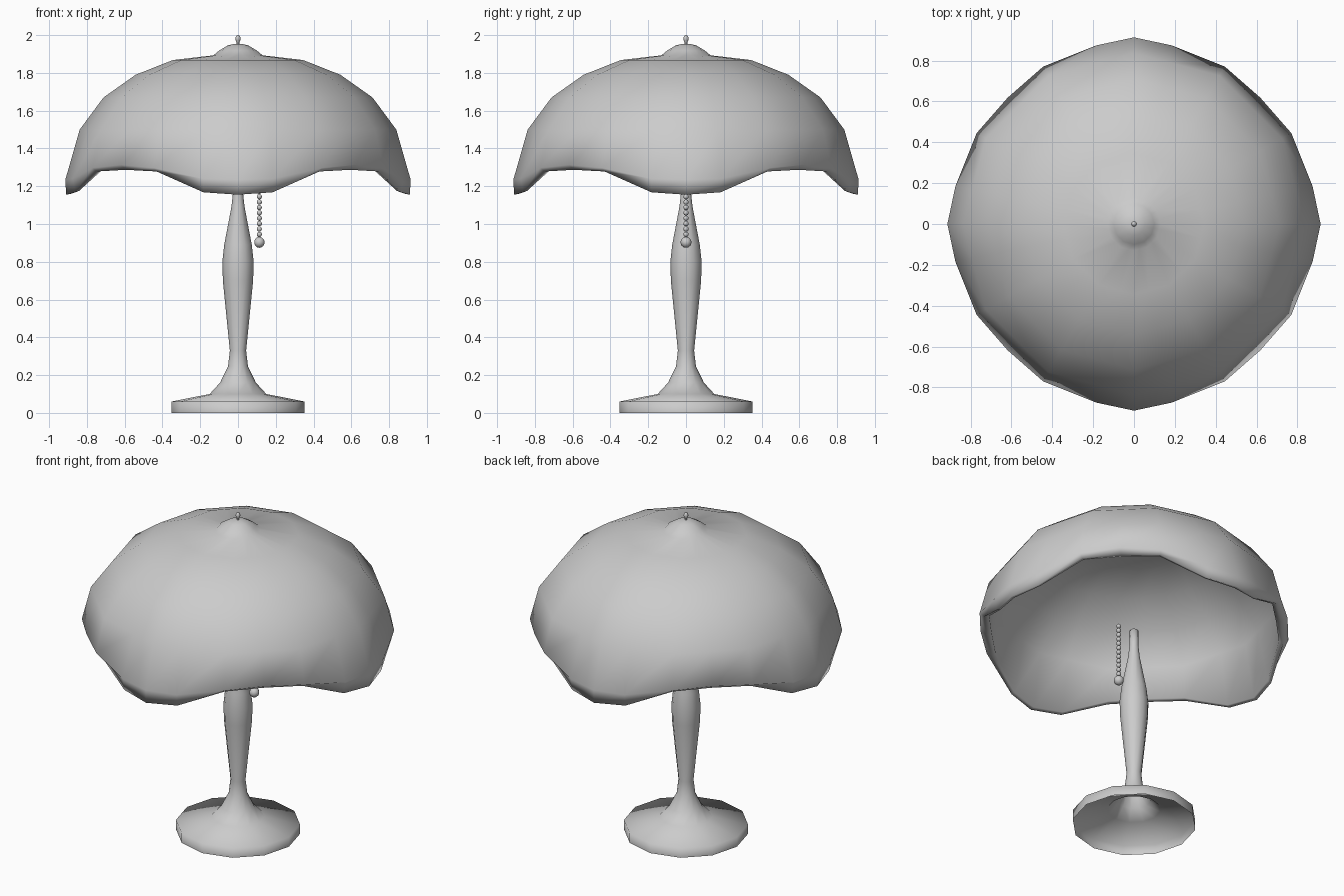
import bpy, bmesh
from math import sin, cos, pi, radians

if "Cube" in bpy.data.objects:
    bpy.data.objects.remove(bpy.data.objects["Cube"])


def finish(name, bm, angle):
    bmesh.ops.recalc_face_normals(bm, faces=bm.faces)
    me = bpy.data.meshes.new(name)
    bm.to_mesh(me)
    bm.free()
    ob = bpy.data.objects.new(name, me)
    bpy.context.collection.objects.link(ob)
    bpy.ops.object.select_all(action='DESELECT')
    bpy.context.view_layer.objects.active = ob
    ob.select_set(True)
    bpy.ops.object.shade_smooth_by_angle(angle=radians(angle))
    return ob


def skin(bm, rings):
    """Bridge a list of closed rings of points with quads."""
    loops = [[bm.verts.new(p) for p in ring] for ring in rings]
    n = len(loops[0])
    for a, b in zip(loops, loops[1:]):
        for i in range(n):
            j = (i + 1) % n
            bm.faces.new((a[i], a[j], b[j], b[i]))
    return loops


def circle(r, z, angles):
    return [(r * cos(a), r * sin(a), z) for a in angles]


def twelve_sided(r, z, angles):
    """Points at the given angles, lying on a regular 12-gon."""
    ring = []
    for a in angles:
        off = (a + 1e-6) % (pi / 6) - pi / 12
        k = r * cos(pi / 12) / cos(off)
        ring.append((k * cos(a), k * sin(a), z))
    return ring


# Base and stem: one turned shell, hollow underneath
stem_profile = [(.353, 0), (.353, .06), (.15, .10), (.095, .16), (.053, .245),
                (.043, .33), (.08, .70), (.083, .80), (.073, .89),
                (.035, 1.09), (.026, 1.17), (.025, 1.27)]
twelve = [i * pi / 6 for i in range(12)]
bm = bmesh.new()
loops = skin(bm, [circle(r, z, twelve) for r, z in stem_profile])
bm.faces.new(loops[-1])
finish("base_and_stem", bm, 180)

# Shade: twelve-sided dome with a four-lobed rolled rim
eighth = [0, 12, 30, 45, 60, 78]
angles = [radians(90 * q + a) for q in range(4) for a in eighth]


def lobed(radii, heights):
    order = [0, 1, 2, 3, 2, 1] * 4
    return [(radii[k] * cos(a), radii[k] * sin(a), heights[k])
            for k, a in zip(order, angles)]


rings = [
    lobed((.885, .86, .835, .81), (1.16, 1.175, 1.283, 1.29)),
    lobed((.91, .882, .862, .84), (1.155, 1.168, 1.278, 1.287)),
    lobed((.914, .894, .89, .875), (1.235, 1.24, 1.297, 1.313)),
]
dome = [(.838, 1.50), (.712, 1.67), (.542, 1.79), (.345, 1.868),
        (.13, 1.893), (.10, 1.918), (.055, 1.945), (.02, 1.954)]
rings += [twelve_sided(r, z, angles) for r, z in dome]
# Inner wall, set slightly inside the dome
inner = [(r - .012, z - .012) for r, z in dome[:4]]
rings = [twelve_sided(r, z, angles) for r, z in reversed(inner)] + rings
bm = bmesh.new()
loops = skin(bm, rings)
bm.faces.new(loops[-1])
bm.faces.new(loops[0])
finish("lamp_shade", bm, 180)

# Finial: slim post with an oval tip
eight = [i * pi / 4 for i in range(8)]
bm = bmesh.new()
loops = skin(bm, [circle(r, z, eight) for r, z in
                  [(.007, 1.95), (.007, 1.963), (.012, 1.971),
                   (.014, 1.984), (.010, 1.995), (.003, 2.0)]])
bm.faces.new(loops[-1])
finish("finial", bm, 60)

# Pull chain: beads with a larger end ball
bm = bmesh.new()
beads = [(.014, .945 + .0285 * i) for i in range(12)] + [(.029, .903)]
for r, z in beads:
    new = bmesh.ops.create_uvsphere(bm, u_segments=10, v_segments=7, radius=r)
    bmesh.ops.translate(bm, verts=new["verts"], vec=(.113, 0, z))
finish("pull_chain", bm, 60)
